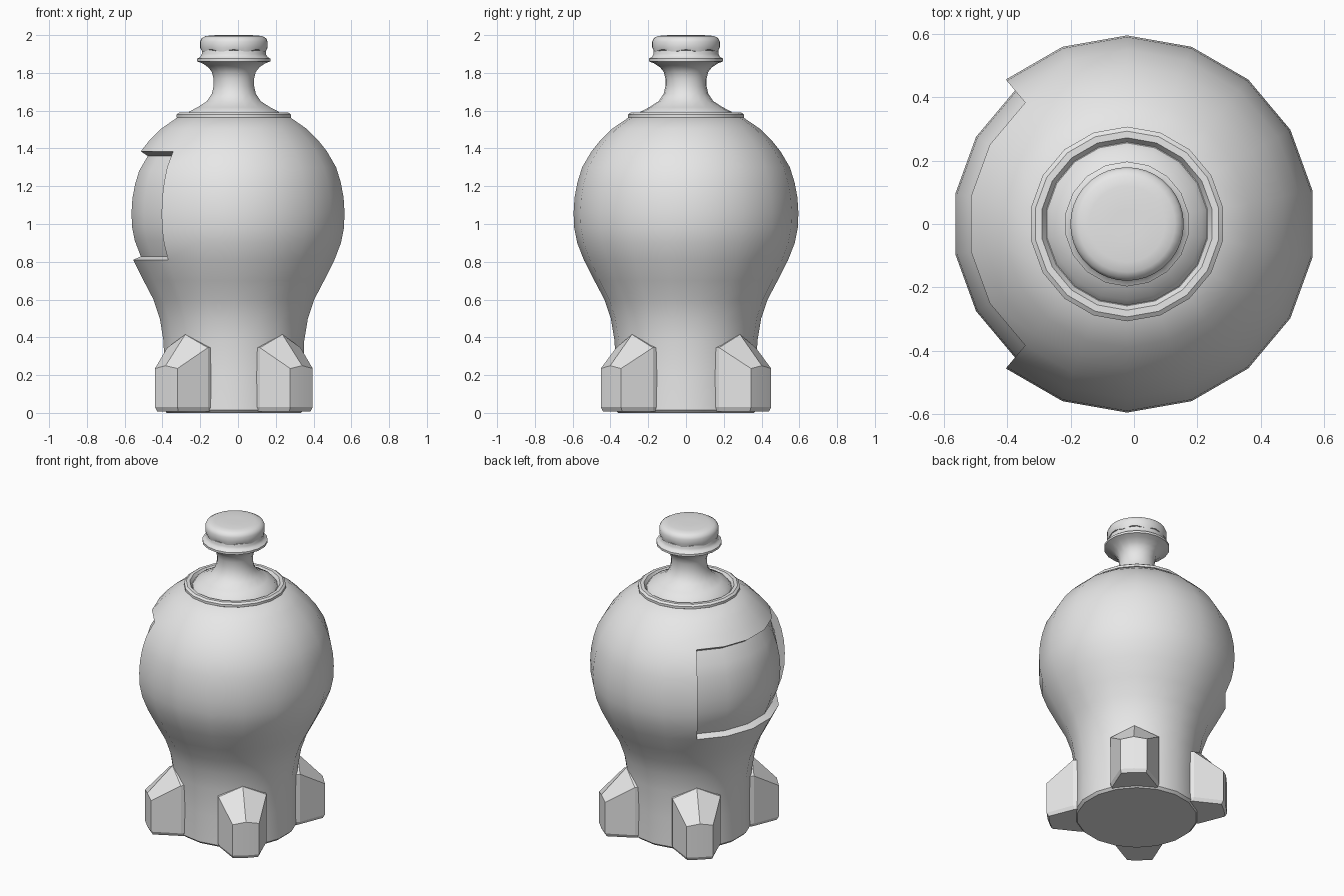
import bpy, bmesh, math
from mathutils import Vector

if "Cube" in bpy.data.objects:
    bpy.data.objects.remove(bpy.data.objects["Cube"], do_unlink=True)

AXIS_X = -0.022   # the turned parts share this axis
SIDES = 18

grey = bpy.data.materials.new("plain_grey")
grey.use_nodes = True
grey.diffuse_color = (0.8, 0.8, 0.8, 1)
grey.node_tree.nodes["Principled BSDF"].inputs["Base Color"].default_value = (0.8, 0.8, 0.8, 1)


def finish(name, bm, angle=35):
    bmesh.ops.recalc_face_normals(bm, faces=bm.faces)
    mesh = bpy.data.meshes.new(name)
    bm.to_mesh(mesh)
    bm.free()
    mesh.materials.append(grey)
    obj = bpy.data.objects.new(name, mesh)
    obj.location.x = AXIS_X
    bpy.context.collection.objects.link(obj)
    bpy.ops.object.select_all(action='DESELECT')
    obj.select_set(True)
    bpy.context.view_layer.objects.active = obj
    bpy.ops.object.shade_smooth_by_angle(angle=math.radians(angle))
    return obj


def lathe(profile, sides=SIDES, closed=False):
    """Turn (radius, z) points about the axis; open profiles get end caps."""
    bm = bmesh.new()
    turn = 2 * math.pi / sides
    rings = [[bm.verts.new((r * math.cos(math.pi / 2 + turn * k),
                            r * math.sin(math.pi / 2 + turn * k), z))
              for k in range(sides)] for r, z in profile]
    pairs = list(zip(rings, rings[1:]))
    if closed:
        pairs.append((rings[-1], rings[0]))
    else:
        bm.faces.new(rings[0])
        bm.faces.new(rings[-1])
    for low, high in pairs:
        for k in range(sides):
            n = (k + 1) % sides
            bm.faces.new((low[k], low[n], high[n], high[k]))
    bmesh.ops.recalc_face_normals(bm, faces=bm.faces)
    return bm


# Bulbous body with a shallow label recess on one side
PANEL_LOW, PANEL_HIGH, PANEL_DEPTH = 0.81, 1.385, 0.045
bm = lathe([(0.36, 0.0), (0.375, 0.015), (0.372, 0.2), (0.378, 0.38), (0.398, 0.5),
            (0.432, 0.6), (0.485, 0.7), (0.541, PANEL_LOW), (0.576, 0.9),
            (0.592, 0.98), (0.595, 1.06), (0.59, 1.14), (0.575, 1.22),
            (0.55, 1.3), (0.5, PANEL_HIGH), (0.452, 1.445), (0.39, 1.505),
            (0.295, 1.57)])
bm.normal_update()
panel = []
for f in bm.faces:
    c = f.calc_center_median()
    off_side = abs(math.atan2(c.y, -c.x))
    if PANEL_LOW < c.z < PANEL_HIGH and off_side < math.radians(50):
        panel.append(f)
inward = {tuple(v.co): v.normal.copy() for f in panel for v in f.verts}
new = bmesh.ops.extrude_face_region(bm, geom=panel)["geom"]
for v in [g for g in new if isinstance(g, bmesh.types.BMVert)]:
    v.co -= inward[tuple(v.co)] * PANEL_DEPTH
bmesh.ops.delete(bm, geom=[f for f in panel if f.is_valid], context='FACES')
finish("body", bm)

# Raised collar around the shoulder
finish("collar", lathe([(0.29, 1.555), (0.307, 1.565), (0.307, 1.58), (0.293, 1.59),
                        (0.272, 1.59), (0.255, 1.565)], closed=True))

# Flared neck with a lip
finish("neck", lathe([(0.262, 1.56), (0.24, 1.595), (0.195, 1.618), (0.145, 1.65),
                      (0.118, 1.69), (0.109, 1.73), (0.109, 1.77), (0.118, 1.805),
                      (0.138, 1.83), (0.168, 1.85), (0.197, 1.861), (0.197, 1.875),
                      (0.18, 1.885), (0.172, 1.9), (0.172, 1.94)]), 40)

# Rounded stopper with a wavy lower edge
bm = lathe([(0.174, 1.918), (0.179, 1.935), (0.179, 1.965), (0.171, 1.983),
            (0.152, 1.994), (0.12, 1.999), (0.05, 2.0)], sides=36)
for v in bm.verts:
    if v.co.z < 1.92:
        v.co.z += 0.006 * math.cos(8 * math.atan2(v.co.y, v.co.x))
finish("stopper", bm, 40)

# Four faceted feet: plan points as (outward, sideways, top height)
PLAN = [(0.25, -0.145, 0.345), (0.367, -0.145, 0.345), (0.535, -0.08, 0.235),
        (0.54, 0.0, 0.25), (0.535, 0.08, 0.235), (0.367, 0.145, 0.345),
        (0.25, 0.145, 0.345)]


def foot(name, sx, sy):
    bm = bmesh.new()
    a = math.radians(48)
    out = Vector((sx * math.cos(a), sy * math.sin(a), 0))
    side = Vector((-sx * math.sin(a), sy * math.cos(a), 0))

    def place(u, v, z):
        return bm.verts.new(out * u + side * v + Vector((0, 0, z)))

    base = [place(u - 0.012, v * 0.94, 0.008) for u, v, _ in PLAN]
    low = [place(u, v, 0.03) for u, v, _ in PLAN]
    top = [place(*p) for p in PLAN]
    apex, back = place(0.385, 0, 0.415), place(0.25, 0, 0.415)
    bm.faces.new(base)
    n = len(PLAN)
    for lower, upper in ((base, low), (low, top)):
        for k in range(n - 1):
            bm.faces.new((lower[k], lower[k + 1], upper[k + 1], upper[k]))
    bm.faces.new((base[-1], base[0], low[0], low[-1]))
    bm.faces.new((low[-1], low[0], top[0], back, top[-1]))
    # Peaked roof sloping outward
    bm.faces.new((top[0], top[1], apex, back))
    bm.faces.new((top[1], top[2], top[3], apex))
    bm.faces.new((top[3], top[4], top[5], apex))
    bm.faces.new((top[5], top[6], back, apex))
    finish(name, bm, 15)


for sy, end in ((-1, "front"), (1, "back")):
    for sx, hand in ((1, "left"), (-1, "right")):
        foot(f"foot_{end}_{hand}", sx, sy)
